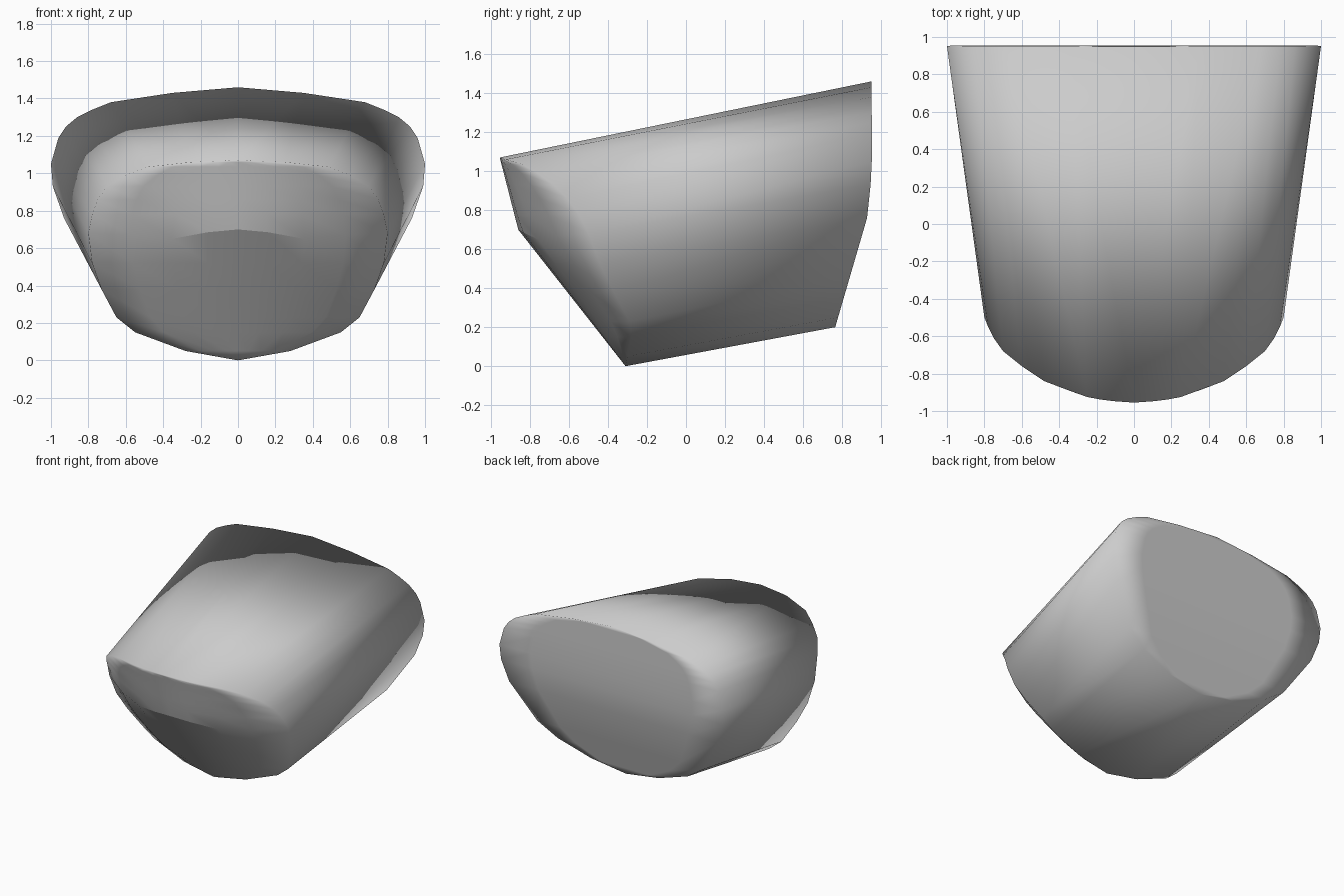
import bpy, bmesh

if "Cube" in bpy.data.objects:
    bpy.data.objects.remove(bpy.data.objects["Cube"])

# Right half of each end outline, from crown to keel
FRONT = [(0, -.955, 1.07), (.25, -.925, 1.06), (.48, -.84, 1.035), (.6, -.76, .99), (.70, -.68, .93),
         (.75, -.61, .86), (.78, -.55, .78), (.80, -.50, .68), (.78, -.44, .52), (.73, -.37, .38),
         (.65, -.29, .23), (.55, -.28, .15), (.28, -.30, .05), (0, -.31, 0)]
BACK = [(0, 1.46), (.35, 1.43), (.68, 1.38), (.78, 1.34), (.86, 1.30), (.92, 1.25), (.96, 1.19),
        (1, 1.05), (.99, .93), (.93, .76), (.74, .46), (.58, .35), (.30, .25), (0, .2)]
COLS = [-1, -.72, -.44, -.2, 0, .2, .44, .72, 1]
NOSE_ROW = 7


def lerp_profile(z, pts):
    """Depth on a centre profile given as (z, y) points, rising in z."""
    for (z0, y0), (z1, y1) in zip(pts, pts[1:]):
        if z <= z1:
            return y0 + (y1 - y0) * (z - z0) / (z1 - z0)
    return pts[-1][1]


NOSE = [(0, -.31), (.70, -.86), (1.07, -.955)]
REAR = [(.2, .765), (.8, .94), (1.1, .955), (1.46, .95)]


def end_cap(bm, outline, profile):
    """Rows of vertices across an end, bulging towards the centre profile."""
    rows = []
    for i, (x, y, z) in enumerate(outline):
        if x == 0:
            rows.append([bm.verts.new((0, y, z))])
            continue
        row = []
        for f in COLS:
            zz = z
            if profile is NOSE and i == NOSE_ROW:      # wavy lip
                zz = {0: .70, .2: .685, .44: .65, .72: .67}.get(abs(f), z)
            yc = lerp_profile(zz, profile)
            row.append(bm.verts.new((f * x, yc + (y - yc) * f * f, zz)))
        rows.append(row)
    for a, b in zip(rows, rows[1:]):
        for k in range(len(COLS) - 1):
            quad = [a[k], a[k + 1]] if len(a) > 1 else [a[0]]
            quad += [b[k + 1], b[k]] if len(b) > 1 else [b[0]]
            bm.faces.new(quad)
    return rows


bm = bmesh.new()
front = end_cap(bm, FRONT, NOSE)
back = end_cap(bm, [(x, lerp_profile(z, REAR), z) for x, z in BACK], REAR)

# Long side panels between the two ends
for side in (0, -1):
    for i in range(len(front) - 1):
        bm.faces.new((front[i][side], front[i + 1][side], back[i + 1][side], back[i][side]))

# Crease along the middle of the nose lip
lip = front[NOSE_ROW][2:7]
for a, b in zip(lip, lip[1:]):
    bm.edges.get((a, b)).smooth = False

bmesh.ops.recalc_face_normals(bm, faces=bm.faces)
for f in bm.faces:
    f.smooth = True

mesh = bpy.data.meshes.new("shell")
bm.to_mesh(mesh)
bm.free()
mat = bpy.data.materials.new("plain grey")
mat.diffuse_color = (.6, .6, .6, 1)
mat.use_nodes = True
mat.node_tree.nodes["Principled BSDF"].inputs["Base Color"].default_value = mat.diffuse_color
mesh.materials.append(mat)
obj = bpy.data.objects.new("shell", mesh)
bpy.context.collection.objects.link(obj)
